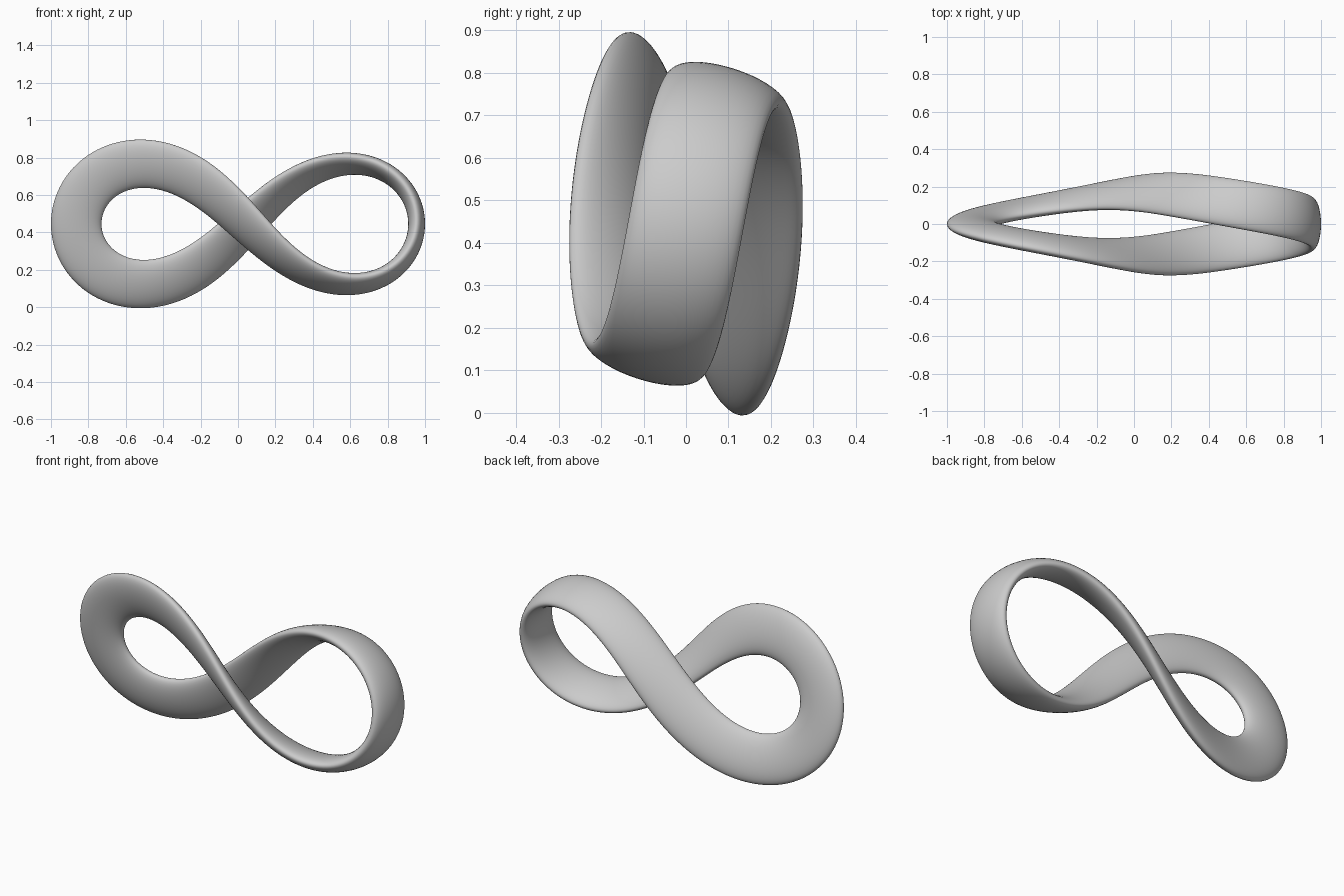
import bpy, bmesh
from math import sin, cos, pi
from mathutils import Vector

if "Cube" in bpy.data.objects:
    bpy.data.objects.remove(bpy.data.objects["Cube"])

STEPS, SIDES = 240, 40
HALF_W, HALF_T = 0.135, 0.045   # elliptical section half-axes


# Centre line: lemniscate whose two strands bow apart in y
def path(t):
    d = 1 + sin(t) ** 2
    return Vector((0.045 - 0.91 * cos(t) / d,
                   -0.17 * sin(t),
                   0.445 + 0.91 * sin(t) * cos(t) / d))


# Elliptical section swept with a half twist over the full loop
bm = bmesh.new()
rings = []
for i in range(STEPS):
    t = 2 * pi * i / STEPS
    tangent = (path(t + 1e-3) - path(t - 1e-3)).normalized()
    n = tangent.cross(Vector((0, 1, 0))).normalized()
    if i == 0:
        n = Vector((-1, 0, 0))
    b = n.cross(tangent).normalized()
    if b.y < 0:
        b = -b
    # keep n on the left of travel as seen from the front
    left = Vector((-tangent.z, 0, tangent.x))
    if n.dot(left) < 0:
        n = -n
    a = -t / 2
    wide = n * cos(a) + b * sin(a)
    thin = b * cos(a) - n * sin(a)
    rings.append([bm.verts.new(path(t)
                               + wide * HALF_W * cos(2 * pi * k / SIDES)
                               + thin * HALF_T * sin(2 * pi * k / SIDES))
                  for k in range(SIDES)])

# Skin the rings; the last joins the first shifted by half a turn
for i in range(STEPS):
    r0, r1 = rings[i], rings[(i + 1) % STEPS]
    s = SIDES // 2 if i == STEPS - 1 else 0
    for k in range(SIDES):
        bm.faces.new((r0[k], r0[(k + 1) % SIDES],
                      r1[(k + 1 + s) % SIDES], r1[(k + s) % SIDES]))
bmesh.ops.recalc_face_normals(bm, faces=bm.faces)
for f in bm.faces:
    f.smooth = True

mesh = bpy.data.meshes.new("twisted_loop")
bm.to_mesh(mesh)
bm.free()
obj = bpy.data.objects.new("twisted_loop", mesh)
bpy.context.collection.objects.link(obj)
